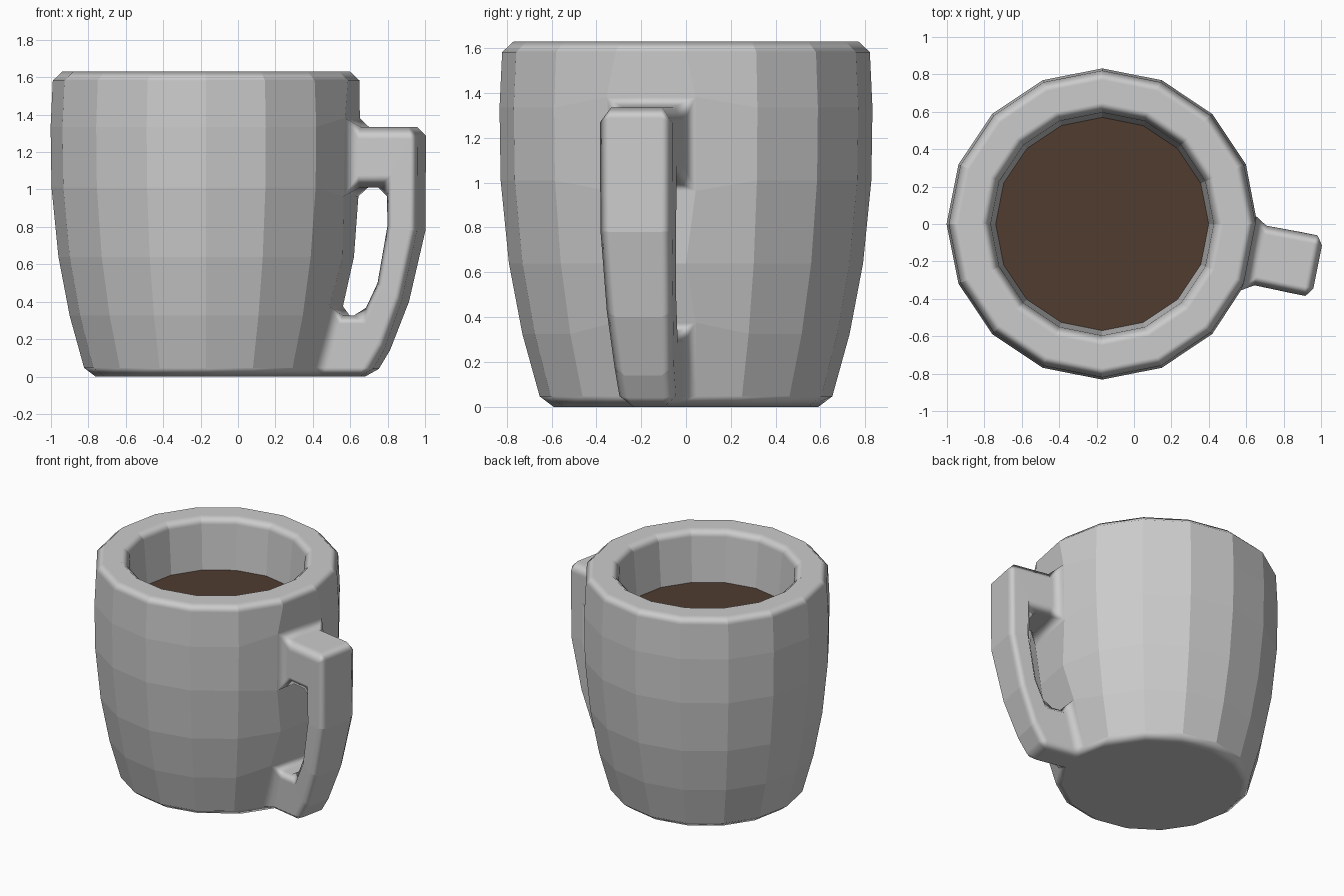
import bpy, bmesh
from math import pi, sin, cos, radians
from mathutils import Vector

if "Cube" in bpy.data.objects:
    bpy.data.objects.remove(bpy.data.objects["Cube"])

N = 16
CENTRE = Vector((-0.17, 0, 0))
A = -pi / N                                   # handle direction: middle of one facet
U = Vector((cos(A), sin(A), 0))
V = Vector((-sin(A), cos(A), 0))


def ring(bm, r, z):
    return [bm.verts.new(CENTRE + Vector((r * cos(2 * pi * i / N), r * sin(2 * pi * i / N), z)))
            for i in range(N)]


def finish(name, bm):
    bmesh.ops.recalc_face_normals(bm, faces=bm.faces)
    me = bpy.data.meshes.new(name)
    bm.to_mesh(me)
    bm.free()
    ob = bpy.data.objects.new(name, me)
    bpy.context.collection.objects.link(ob)
    return ob


# Mug wall: outside from base to rim, then down inside to the floor
bm = bmesh.new()
profile = [(0.64, 0), (0.73, 0.325), (0.79, 0.64), (0.827, 1.01), (0.832, 1.335), (0.818, 1.63),
           (0.60, 1.63), (0.565, 1.2), (0.54, 0.6), (0.45, 0.15)]
rings = [ring(bm, r, z) for r, z in profile]
ARMS = (0, 3)                                 # bands where the handle leaves the wall
for b, (lo, hi) in enumerate(zip(rings, rings[1:])):
    for i in range(N):
        j = (i + 1) % N
        if not (i == N - 1 and b in ARMS):
            bm.faces.new((lo[i], lo[j], hi[j], hi[i]))
bm.faces.new(rings[0])
bm.faces.new(rings[-1])

# Handle grown out of one facet: (distance from mug axis, height, half width)
outer = [(1.175, 1.335, .165), (1.172, .78, .163), (1.085, .40, .15), (.985, .14, .133), (.90, 0, .127)]
inner = [(1.01, 1.01, .165), (1.01, .80, .163), (.955, .50, .153), (.87, .325, .143)]


def side(path, k, s, start, end):
    pts = [bm.verts.new(CENTRE + U * u + V * s * w + Vector((0, 0, z))) for u, z, w in path]
    return [rings[start][k]] + pts + [rings[end][k]]


oL, oR = side(outer, N - 1, -1, 4, 0), side(outer, 0, 1, 4, 0)
iL, iR = side(inner, N - 1, -1, 3, 1), side(inner, 0, 1, 3, 1)
for a, b in ((oL, oR), (iL, iR)):
    for k in range(len(a) - 1):
        bm.faces.new((a[k], a[k + 1], b[k + 1], b[k]))
for o, n in ((oL, iL), (oR, iR)):
    for k in range(4):
        bm.faces.new((o[k], o[k + 1], n[k + 1], n[k]))
    bm.faces.new((o[4], o[5], o[6], n[5], n[4]))

# Flat facets stay crisp, only the bevels are shaded smooth
bmesh.ops.recalc_face_normals(bm, faces=bm.faces)
for f in bm.faces:
    f.smooth = True
for e in bm.edges:
    e.smooth = e.calc_face_angle(0) > radians(30)
mug = finish("mug", bm)
bev = mug.modifiers.new("soft_edges", 'BEVEL')
bev.width = 0.052
bev.segments = 1
bev.limit_method = 'ANGLE'
bev.angle_limit = radians(30)
bev.harden_normals = True

# Drink surface
bm = bmesh.new()
bm.faces.new(ring(bm, 0.575, 1.26))
drink = finish("drink", bm)
mat = bpy.data.materials.new("brown_drink")
mat.diffuse_color = (0.08, 0.045, 0.03, 1)
mat.use_nodes = True
mat.node_tree.nodes["Principled BSDF"].inputs["Base Color"].default_value = mat.diffuse_color
drink.data.materials.append(mat)
